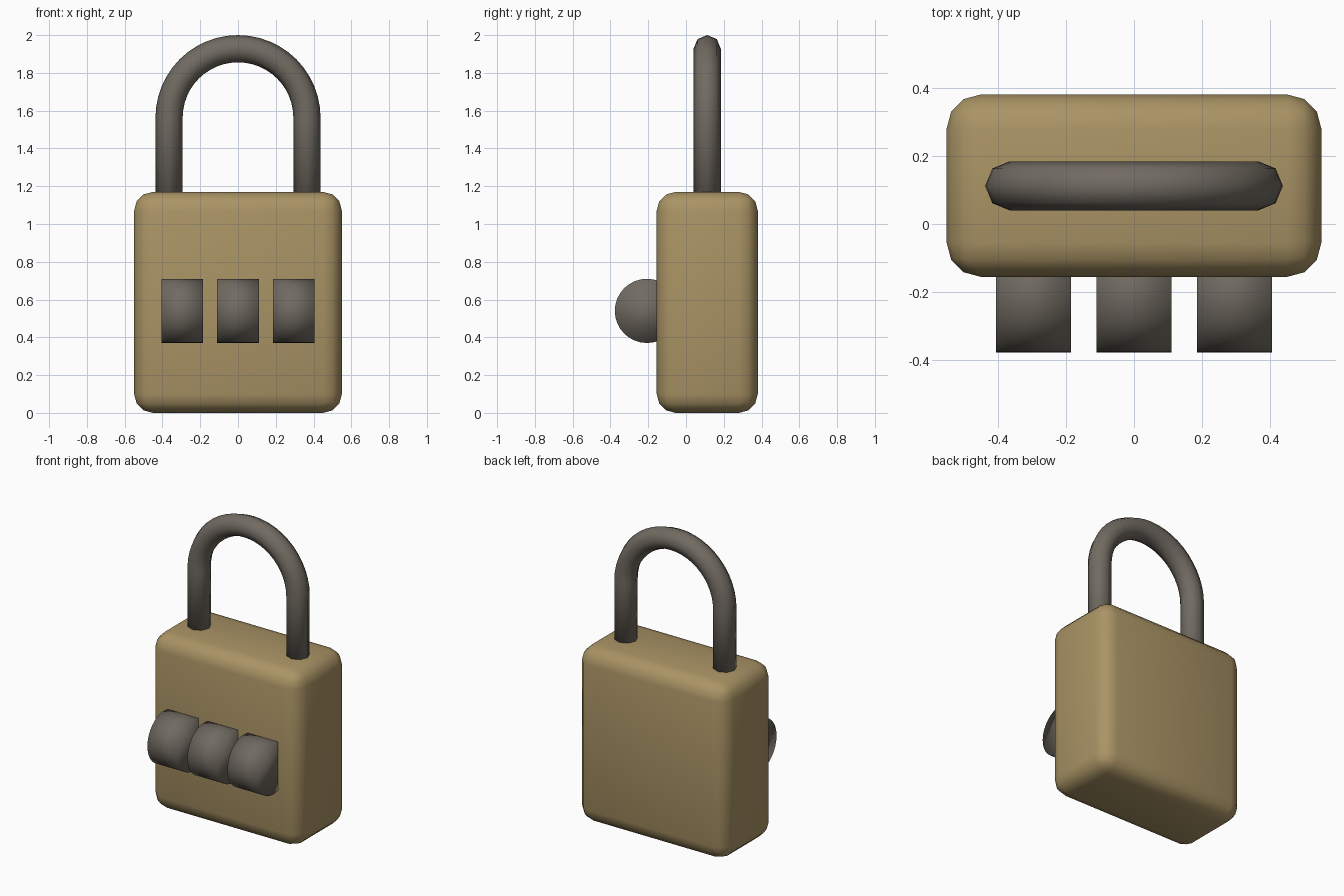
import bpy, bmesh, math
from mathutils import Matrix, Vector

cube = bpy.data.objects.get("Cube")
if cube:
    bpy.data.objects.remove(cube, do_unlink=True)


def material(name, rgb):
    mat = bpy.data.materials.new(name)
    mat.use_nodes = True
    colour = (*rgb, 1)
    mat.diffuse_color = colour
    mat.node_tree.nodes["Principled BSDF"].inputs["Base Color"].default_value = colour
    return mat


def finish(name, bm, mat):
    bmesh.ops.recalc_face_normals(bm, faces=bm.faces)
    for face in bm.faces:
        face.smooth = True
    mesh = bpy.data.meshes.new(name)
    bm.to_mesh(mesh)
    bm.free()
    mesh.materials.append(mat)
    obj = bpy.data.objects.new(name, mesh)
    bpy.context.collection.objects.link(obj)
    return obj


brass = material("brass", (0.40, 0.295, 0.13))
steel = material("dark steel", (0.165, 0.146, 0.12))

# Rounded lock body
WIDTH, DEPTH, HEIGHT = 1.10, 0.535, 1.17
bm = bmesh.new()
bmesh.ops.create_cube(bm, size=1)
bmesh.ops.scale(bm, verts=bm.verts, vec=(WIDTH, DEPTH, HEIGHT))
bmesh.ops.translate(bm, verts=bm.verts, vec=(0, 0.1125, HEIGHT / 2))
bmesh.ops.bevel(bm, geom=bm.edges[:], offset=0.1, segments=3, profile=0.5,
                affect='EDGES', clamp_overlap=True)
finish("body", bm, brass)

# Combination dials, half sunk into the front
for name, x in (("right_dial", -0.295), ("middle_dial", 0), ("left_dial", 0.295)):
    bm = bmesh.new()
    bmesh.ops.create_cone(bm, cap_ends=True, segments=32, radius1=0.17, radius2=0.17,
                          depth=0.22,
                          matrix=Matrix.Translation((x, -0.207, 0.54))
                          @ Matrix.Rotation(math.pi / 2, 4, 'Y'))
    finish(name, bm, steel)

# Shackle: an octagonal section swept along two legs and a half circle
ARC, TUBE, SIDES, STEPS = 0.365, 0.072, 8, 24
SPRING = 2 - TUBE - ARC
path = [(Vector((ARC, 0.112, 1.05)), 0)]
for i in range(STEPS + 1):
    a = math.pi * i / STEPS
    path.append((Vector((ARC * math.cos(a), 0.112, SPRING + ARC * math.sin(a))), a))
path.append((Vector((-ARC, 0.112, 1.05)), math.pi))

bm = bmesh.new()
rings = []
for centre, a in path:
    outward = Vector((math.cos(a), 0, math.sin(a)))
    ring = []
    for j in range(SIDES):
        t = math.tau * j / SIDES
        offset = outward * math.cos(t) + Vector((0, math.sin(t), 0))
        ring.append(bm.verts.new(centre + offset * TUBE))
    rings.append(ring)
for r, s in zip(rings, rings[1:]):
    for j in range(SIDES):
        k = (j + 1) % SIDES
        bm.faces.new((r[j], r[k], s[k], s[j]))
bm.faces.new(rings[0])
bm.faces.new(rings[-1])
finish("shackle", bm, steel)
